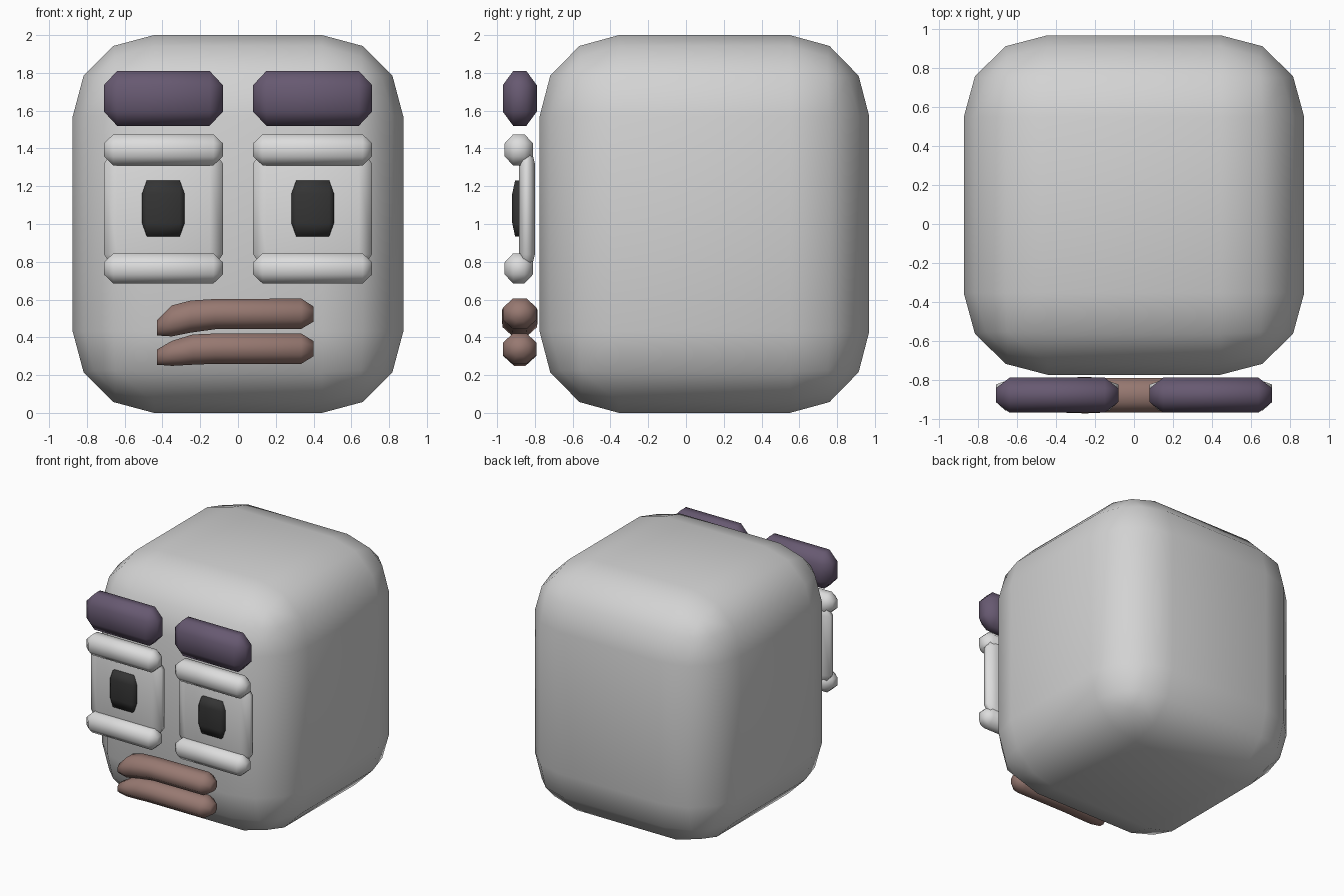
import bpy, bmesh, math

cube = bpy.data.objects.get("Cube")
if cube:
    bpy.data.objects.remove(cube, do_unlink=True)


def material(name, rgb):
    m = bpy.data.materials.new(name)
    m.use_nodes = True
    m.diffuse_color = (*rgb, 1)
    m.node_tree.nodes["Principled BSDF"].inputs["Base Color"].default_value = (*rgb, 1)
    return m


GREY = material("stone grey", (0.65, 0.65, 0.65))
WHITE = material("eye white", (0.72, 0.72, 0.72))
PURPLE = material("dark purple", (0.135, 0.1, 0.165))
BROWN = material("lip brown", (0.31, 0.19, 0.165))
BLACK = material("pupil black", (0.035, 0.035, 0.035))


def finish(name, bm, mat):
    bmesh.ops.recalc_face_normals(bm, faces=bm.faces)
    for f in bm.faces:
        f.smooth = True
    mesh = bpy.data.meshes.new(name)
    bm.to_mesh(mesh)
    bm.free()
    mesh.materials.append(mat)
    bpy.context.collection.objects.link(bpy.data.objects.new(name, mesh))


def soft_box(name, x, y, z, cut, mat, segments=1):
    """Bevelled box between the given ranges; cut is the bevel depth per axis."""
    b = 0.4
    bm = bmesh.new()
    bmesh.ops.create_cube(bm, size=2)
    bmesh.ops.bevel(bm, geom=bm.edges[:], offset=b, segments=segments,
                    profile=0.5, affect='EDGES')
    for v in bm.verts:
        for i, (lo, hi) in enumerate((x, y, z)):
            inset = (1 - abs(v.co[i])) / b * cut[i]
            v.co[i] = hi - inset if v.co[i] > 0 else lo + inset
    finish(name, bm, mat)


def lip(name, stations):
    """Eight-sided tube through (x, z, half height) stations."""
    bm = bmesh.new()
    rings = []
    for x, z, r in stations:
        ring = []
        for k in range(8):
            a = (k + 0.5) * math.pi / 4
            s = r / math.cos(math.pi / 8)
            ring.append(bm.verts.new((x, -0.88 + 1.1 * s * math.cos(a), z + s * math.sin(a))))
        rings.append(ring)
    for a, b in zip(rings, rings[1:]):
        for k in range(8):
            n = (k + 1) % 8
            bm.faces.new((a[k], a[n], b[n], b[k]))
    bm.faces.new(rings[0])
    bm.faces.new(rings[-1])
    finish(name, bm, BROWN)


# Head
soft_box("head", (-0.875, 0.875), (-0.775, 0.97), (0, 2), (0.43, 0.42, 0.43), GREY, 3)

# Brows, eyes and lids on both sides
for side, s in (("left", 1), ("right", -1)):
    wide = sorted((s * 0.08, s * 0.71))
    narrow = sorted((s * 0.283, s * 0.508))
    soft_box(side + "_brow", wide, (-0.97, -0.79), (1.52, 1.81), (0.07, 0.055, 0.075), PURPLE)
    soft_box(side + "_upper_lid", wide, (-0.96, -0.81), (1.31, 1.475), (0.05, 0.045, 0.048), WHITE)
    soft_box(side + "_lower_lid", wide, (-0.96, -0.81), (0.685, 0.845), (0.05, 0.045, 0.048), WHITE)
    soft_box(side + "_eye", wide, (-0.885, -0.8), (0.74, 1.42), (0.07, 0.025, 0.1), WHITE)
    soft_box(side + "_pupil", narrow, (-0.92, -0.83), (0.935, 1.23), (0.025, 0.015, 0.07), BLACK)

# Mouth, drooping toward the right end
lip("upper_lip", [(-0.43, 0.45, 0.04), (-0.35, 0.487, 0.082), (-0.25, 0.51, 0.085),
                  (-0.12, 0.523, 0.08), (0.335, 0.525, 0.08), (0.4, 0.523, 0.04)])
lip("lower_lip", [(-0.43, 0.295, 0.04), (-0.35, 0.315, 0.066), (-0.24, 0.335, 0.08),
                  (-0.12, 0.34, 0.08), (0.335, 0.34, 0.08), (0.4, 0.34, 0.04)])
